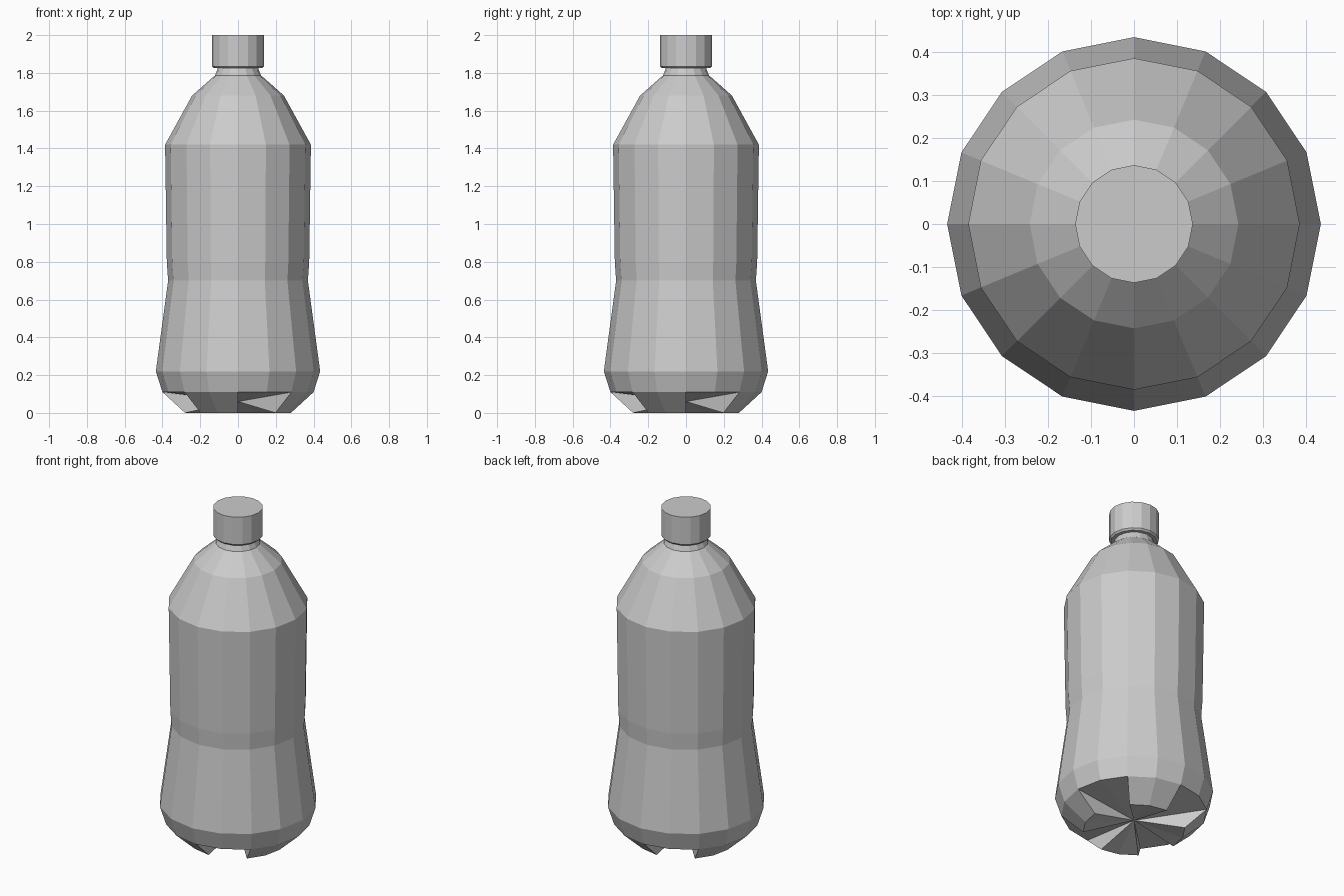
import bpy, bmesh
from math import sin, cos, pi

if "Cube" in bpy.data.objects:
    bpy.data.objects.remove(bpy.data.objects["Cube"])

SIDES = 16


def ring(bm, r, z):
    return [bm.verts.new((r * cos(2 * pi * i / SIDES), r * sin(2 * pi * i / SIDES), z))
            for i in range(SIDES)]


def skin(bm, profile):
    """Stack rings from a bottom-to-top (radius, z) profile and join them."""
    rings = [ring(bm, r, z) for r, z in profile]
    for lo, hi in zip(rings, rings[1:]):
        for i in range(SIDES):
            j = (i + 1) % SIDES
            bm.faces.new((lo[i], lo[j], hi[j], hi[i]))
    return rings


def finish(bm, name):
    me = bpy.data.meshes.new(name)
    bm.to_mesh(me)
    bm.free()
    ob = bpy.data.objects.new(name, me)
    bpy.context.collection.objects.link(ob)
    return ob


# Bottle body, shoulder and neck
bm = bmesh.new()
rings = skin(bm, [(0.40, 0.11), (0.435, 0.22), (0.37, 0.70), (0.377, 0.80),
                  (0.386, 1.42), (0.243, 1.68), (0.13, 1.78),
                  (0.122, 1.785), (0.108, 1.82), (0.108, 1.84)])

# Base: four feet of two segments each, with raised notches between them
rim = rings[0]
foot = ring(bm, 0.28, 0.005)
centre = bm.verts.new((0, 0, 0.06))
for i in range(SIDES):
    j = (i + 1) % SIDES
    if i % 4 >= 2:                                  # foot segment
        bm.faces.new((foot[i], foot[j], rim[j], rim[i]))
        bm.faces.new((centre, foot[j], foot[i]))
    else:                                           # notch ceiling
        bm.faces.new((centre, rim[j], rim[i]))
    if i % 4 == 2:                                  # foot side walls
        bm.faces.new((centre, foot[i], rim[i]))
    if i % 4 == 0:
        bm.faces.new((centre, rim[i], foot[i]))
for v in foot:
    v.co.z = 0.0
bmesh.ops.delete(bm, geom=[v for v in foot if not v.link_faces], context='VERTS')
finish(bm, "bottle_body")

# Screw cap
bm = bmesh.new()
rings = skin(bm, [(0.108, 1.825), (0.128, 1.825), (0.137, 1.835), (0.137, 2.0)])
bm.faces.new(rings[-1])
finish(bm, "cap")
